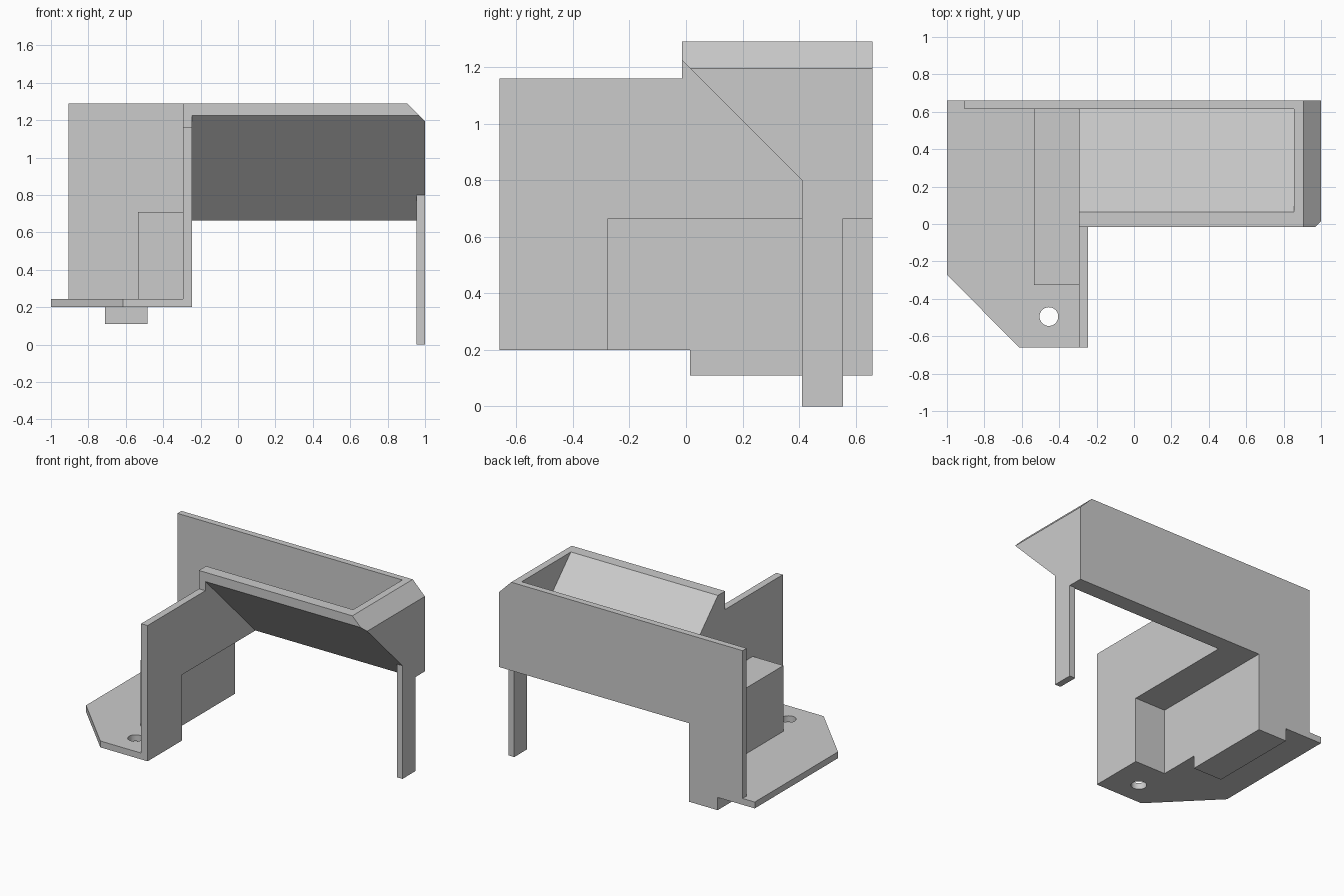
import bpy, bmesh
from mathutils import Vector

cube = bpy.data.objects.get("Cube")
if cube:
    bpy.data.objects.remove(cube, do_unlink=True)

GREY = (0.6, 0.6, 0.6, 1.0)
mat = bpy.data.materials.new("plain grey")
mat.use_nodes = True
mat.diffuse_color = GREY
mat.node_tree.nodes["Principled BSDF"].inputs["Base Color"].default_value = GREY


def prism(name, axis, lo, hi, outline, cut=None):
    """Extrude a 2D outline along an axis; outline holds the other two axes in order."""
    def place(p):
        c = list(p)
        c.insert("xyz".index(axis), lo)
        return c
    step = Vector([hi - lo if a == axis else 0 for a in "xyz"])
    bm = bmesh.new()
    face = bm.faces.new([bm.verts.new(place(p)) for p in outline])
    top = bmesh.ops.extrude_face_region(bm, geom=[face])
    bmesh.ops.translate(bm, vec=step, verts=[g for g in top["geom"] if isinstance(g, bmesh.types.BMVert)])
    if cut:
        res = bmesh.ops.bisect_plane(bm, geom=bm.verts[:] + bm.edges[:] + bm.faces[:],
                                     plane_co=cut[0], plane_no=cut[1], clear_outer=True)
        bmesh.ops.edgeloop_fill(bm, edges=[g for g in res["geom_cut"] if isinstance(g, bmesh.types.BMEdge)])
    bmesh.ops.recalc_face_normals(bm, faces=bm.faces[:])
    mesh = bpy.data.meshes.new(name)
    bm.to_mesh(mesh)
    bm.free()
    mesh.materials.append(mat)
    obj = bpy.data.objects.new(name, mesh)
    bpy.context.collection.objects.link(obj)
    return obj


def box(name, x, y, z):
    return prism(name, "x", *x, [(y[0], z[0]), (y[1], z[0]), (y[1], z[1]), (y[0], z[1])])


LEFT, RIGHT = -0.295, 1.0      # hopper ends
FRONT, BACK = -0.015, 0.66     # hopper front and rear
INNER = 0.615                  # inner face of back wall
TOP, LOW = 1.29, 0.665         # rim and underside
BASE, DECK = 0.2, 0.245        # base plate faces

# Base plate with clipped corner, chute opening and screw hole
plate = prism("base_plate", "z", BASE, DECK,
              [(-1, -0.27), (-0.615, -BACK), (-0.245, -BACK), (-0.245, -0.275),
               (-0.485, -0.275), (-0.485, BACK), (-1, BACK)])
bpy.ops.mesh.primitive_cylinder_add(vertices=48, radius=0.05, depth=0.5, location=(-0.455, -0.495, BASE))
cutter = bpy.context.object
cutter.name = "screw_hole_cutter"
cutter.hide_render = True
cutter.display_type = "WIRE"
cutter.data.materials.append(mat)
hole = plate.modifiers.new("screw_hole", "BOOLEAN")
hole.operation, hole.solver, hole.object = "DIFFERENCE", "EXACT", cutter
cutter.hide_set(True)

# Key under the plate
box("bottom_key", (-0.71, -0.485), (0.015, BACK), (0.11, BASE))

# Back wall, open below the hopper
prism("back_wall", "y", INNER, BACK,
      [(-0.905, BASE), (-0.485, BASE), (-0.485, LOW), (RIGHT, LOW), (RIGHT, 1.195),
       (0.905, TOP), (-0.905, TOP)])

# Upright divider with an opening into the chute
prism("divider_wall", "x", LEFT, -0.245,
      [(-BACK, BASE), (-0.275, BASE), (-0.275, LOW), (0.545, LOW), (FRONT, 1.225),
       (FRONT, 1.16), (-BACK, 1.16)])

# Sloping hopper floor, open at its right-hand end
prism("hopper_floor", "x", LEFT, 0.855,
      [(FRONT, TOP), (0.065, TOP), (INNER, 0.74), (INNER, LOW), (0.545, LOW), (FRONT, 1.225)])

# Closed hopper end with bevelled top edge
prism("hopper_end", "x", 0.855, RIGHT,
      [(FRONT, TOP), (INNER, TOP), (INNER, LOW), (0.545, LOW), (FRONT, 1.225)],
      cut=((0.905, 0, TOP), (1, 0, 1)))

# Support leg
box("support_leg", (0.955, RIGHT), (0.41, 0.555), (0, 0.8))
box_top = 0.71

# Chute cover: side, front and roof
box("chute_side", (-0.535, -0.485), (-0.325, INNER), (DECK, box_top))
box("chute_front", (-0.485, LEFT), (-0.325, -0.275), (DECK, box_top))
box("chute_roof", (-0.485, LEFT), (-0.275, INNER), (LOW, box_top))
